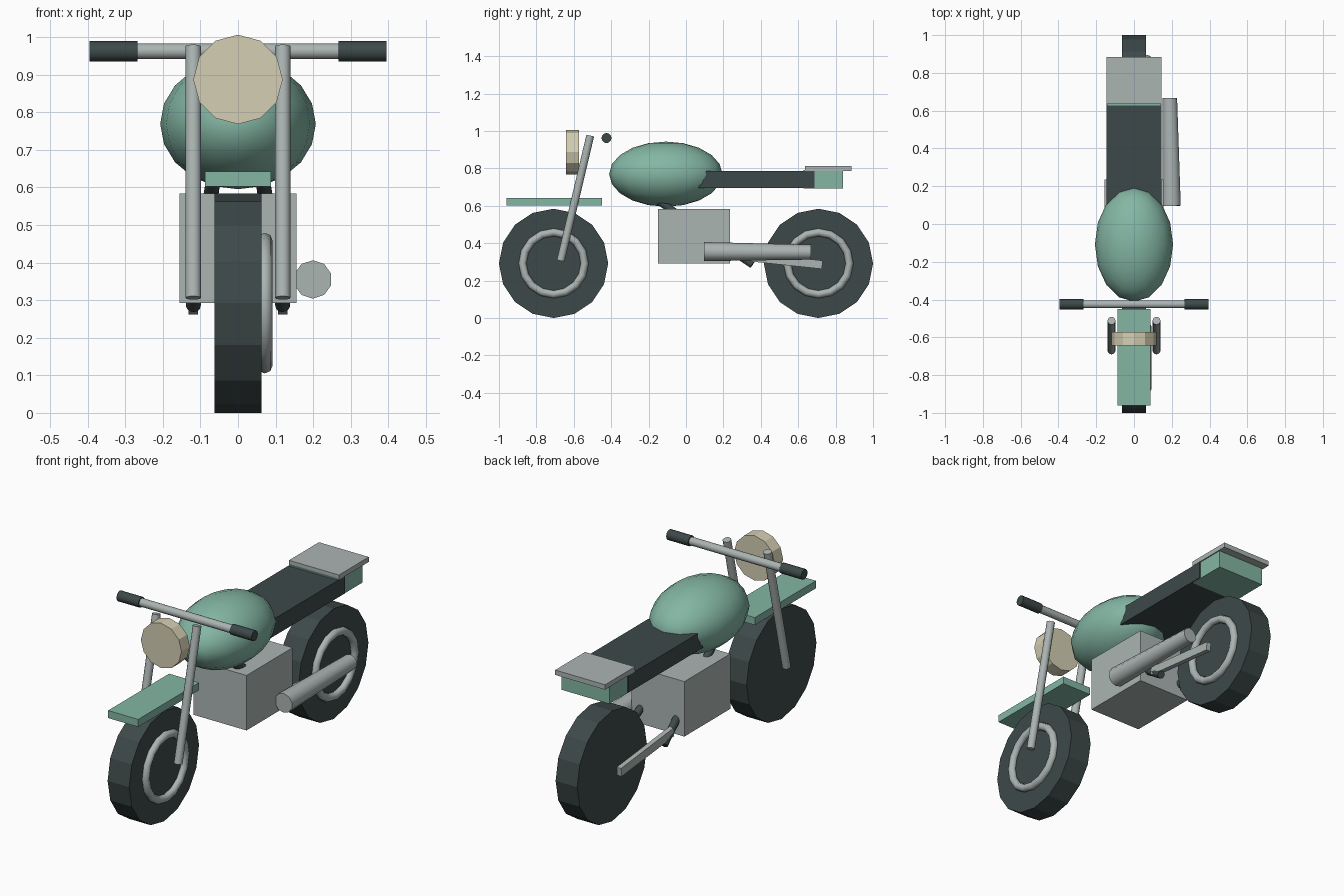
import bpy
import bmesh
import math
from mathutils import Vector

if "Cube" in bpy.data.objects:
    bpy.data.objects.remove(bpy.data.objects["Cube"], do_unlink=True)


def material(name, rgb):
    m = bpy.data.materials.new(name)
    m.use_nodes = True
    m.diffuse_color = (*rgb, 1)
    m.node_tree.nodes["Principled BSDF"].inputs["Base Color"].default_value = (*rgb, 1)
    return m


TEAL = material("teal_paint", (0.23, 0.47, 0.37))
DARK = material("dark_rubber", (0.048, 0.066, 0.066))
GREY = material("grey_metal", (0.41, 0.46, 0.45))
CREAM = material("cream_lamp", (0.66, 0.62, 0.45))


def finish(name, mat, smooth=None):
    ob = bpy.context.object
    ob.name = name
    ob.data.materials.append(mat)
    if smooth:
        bpy.ops.object.shade_smooth_by_angle(angle=math.radians(smooth))
    return ob


def box(name, mat, low, high):
    low, high = Vector(low), Vector(high)
    bpy.ops.mesh.primitive_cube_add(size=1, location=(low + high) / 2)
    bpy.context.object.scale = high - low
    return finish(name, mat)


def tube(name, mat, start, end, r1, r2=None, sides=12, smooth=50):
    start, end = Vector(start), Vector(end)
    axis = end - start
    bpy.ops.mesh.primitive_cone_add(vertices=sides, radius1=r1, radius2=r2 or r1,
                                    depth=axis.length, location=(start + end) / 2)
    bpy.context.object.rotation_euler = axis.to_track_quat("Z", "Y").to_euler()
    return finish(name, mat, smooth)


# Wheels, each with a rim ring on the left face
for name, y in (("front", -0.708), ("rear", 0.708)):
    tube(name + "_tyre", DARK, (-0.063, y, 0.292), (0.063, y, 0.292), 0.292,
         sides=16, smooth=None)
    bpy.ops.mesh.primitive_torus_add(major_segments=16, minor_segments=8,
                                     major_radius=0.166, minor_radius=0.021,
                                     location=(0.071, y, 0.292),
                                     rotation=(0, math.pi / 2, 0))
    finish(name + "_rim", GREY, 60)

# Fuel tank
bpy.ops.mesh.primitive_uv_sphere_add(segments=16, ring_count=10, radius=1,
                                     location=(0, -0.108, 0.769))
bpy.context.object.scale = (0.207, 0.303, 0.174)
finish("fuel_tank", TEAL, 60)

# Engine block, fender, tail and rack
box("engine_block", GREY, (-0.155, -0.15, 0.292), (0.155, 0.235, 0.583))
box("front_fender", TEAL, (-0.088, -0.96, 0.602), (0.088, -0.45, 0.642))
box("tail_box", TEAL, (-0.14, 0.628, 0.692), (0.14, 0.84, 0.79))
box("rear_rack", GREY, (-0.146, 0.635, 0.786), (0.146, 0.885, 0.812))

# Seat with a raked front edge
seat = box("seat", DARK, (-0.145, 0.065, 0.695), (0.145, 0.688, 0.786))
for v in seat.data.vertices:
    if v.co.y < 0 and v.co.z > 0:
        v.co.y += 0.07

# Headlamp
tube("headlamp", CREAM, (0, -0.572, 0.887), (0, -0.642, 0.887), 0.119, smooth=None)

# Handlebar
tube("handlebar", GREY, (-0.39, -0.425, 0.962), (0.39, -0.425, 0.962), 0.021)

# Paired parts on both sides
for side, s in (("left", 1), ("right", -1)):
    tube(side + "_grip", DARK, (s * 0.267, -0.425, 0.962),
         (s * 0.395, -0.425, 0.962), 0.027)
    tube(side + "_fork", GREY, (s * 0.119, -0.67, 0.306),
         (s * 0.119, -0.512, 0.975), 0.021)
    tube(side + "_frame_tube", DARK, (s * 0.06, -0.19, 0.655),
         (s * 0.119, 0.355, 0.285), 0.02)
    # Swing arm bar sloping down to the rear hub
    arm = box(side + "_swing_arm", GREY, (s * 0.119 - 0.013, 0.29, 0.285),
              (s * 0.119 + 0.013, 0.73, 0.33))
    arm.rotation_euler.x = math.radians(-6)

# Exhaust
tube("exhaust", GREY, (0.199, 0.096, 0.355), (0.19, 0.667, 0.352), 0.051, 0.04, sides=10)
